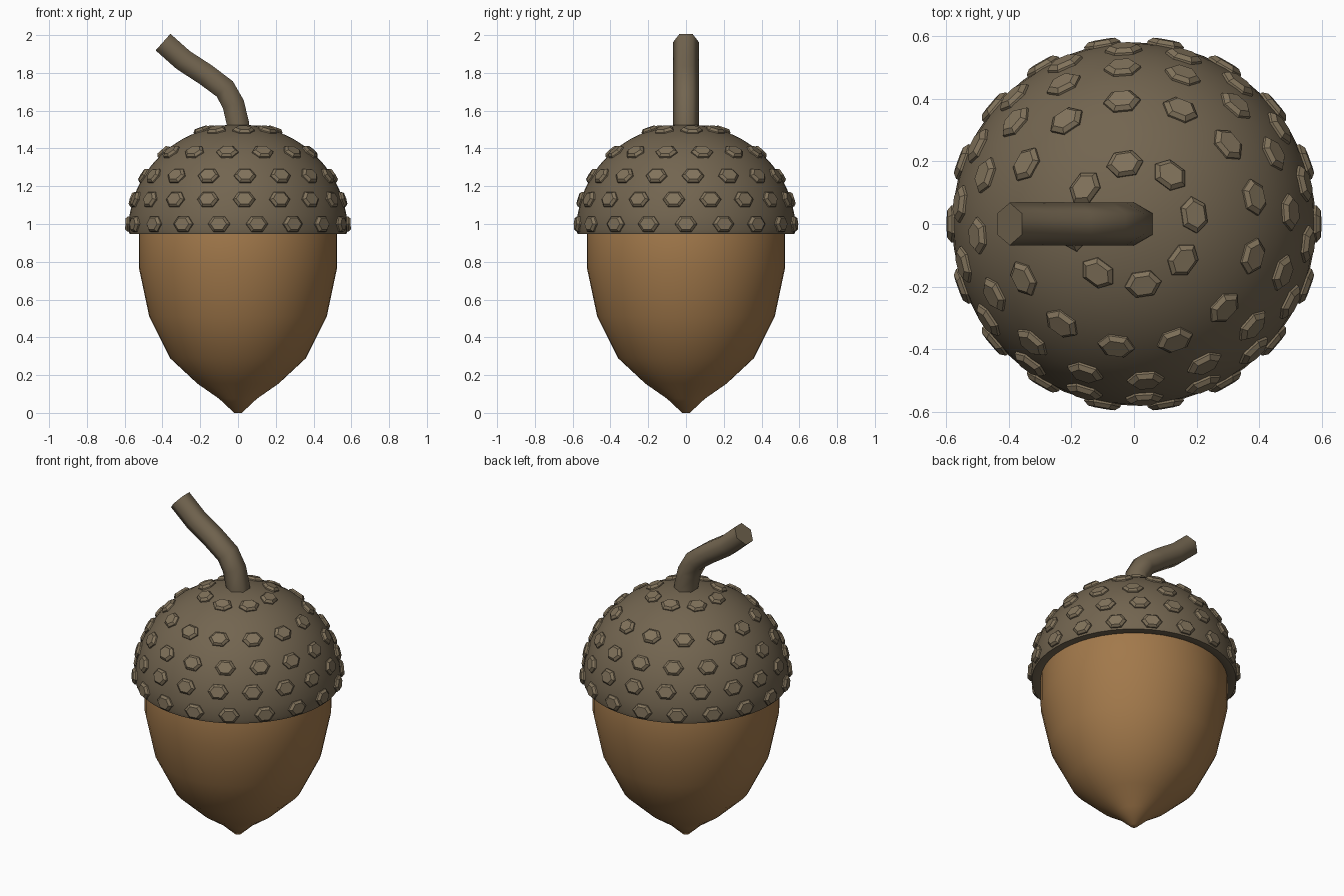
import bpy, bmesh
from math import sin, cos, pi, radians, sqrt
from mathutils import Vector

if "Cube" in bpy.data.objects:
    bpy.data.objects.remove(bpy.data.objects["Cube"])


def material(name, rgb):
    m = bpy.data.materials.new(name)
    m.diffuse_color = (*rgb, 1)
    m.use_nodes = True
    m.node_tree.nodes["Principled BSDF"].inputs["Base Color"].default_value = m.diffuse_color
    return m


def finish(bm, name, mat, angle):
    bmesh.ops.recalc_face_normals(bm, faces=bm.faces)
    me = bpy.data.meshes.new(name)
    bm.to_mesh(me)
    bm.free()
    ob = bpy.data.objects.new(name, me)
    bpy.context.collection.objects.link(ob)
    me.materials.append(mat)
    bpy.ops.object.select_all(action='DESELECT')
    ob.select_set(True)
    bpy.context.view_layer.objects.active = ob
    bpy.ops.object.shade_smooth_by_angle(angle=radians(angle))
    return ob


def loft(bm, rings):
    """Join a list of point rings into a closed skin with end caps."""
    vr = [[bm.verts.new(p) for p in ring] for ring in rings]
    n = len(vr[0])
    for a, b in zip(vr, vr[1:]):
        for i in range(n):
            j = (i + 1) % n
            bm.faces.new((a[i], a[j], b[j], b[i]))
    bm.faces.new(vr[0])
    bm.faces.new(vr[-1])


def lathe(name, profile, mat, angle, n=48):
    bm = bmesh.new()
    loft(bm, [[(r * cos(2 * pi * i / n), r * sin(2 * pi * i / n), z) for i in range(n)]
              for r, z in profile])
    return finish(bm, name, mat, angle)


nut_mat = material("nut_brown", (0.36, 0.19, 0.07))
cap_mat = material("cap_brown", (0.17, 0.13, 0.08))
scale_mat = material("scale_brown", (0.22, 0.17, 0.105))

# Nut body with pointed tip, running up inside the cap
lathe("nut", [(0.02, 0), (0.10, 0.075), (0.215, 0.155), (0.36, 0.29), (0.47, 0.51),
              (0.525, 0.77), (0.525, 1.0), (0.45, 1.2)], nut_mat, 50)

# Cap: half ellipsoid with a flat rim underneath
R, H, Z0 = 0.58, 0.557, 0.97
dome = [(R * cos(t), Z0 + H * sin(t)) for t in [k * pi / 2 / 12 for k in range(12)]]
lathe("cap", [(0.5, 0.97), (0.53, 0.948), (0.575, 0.948)] + dome + [(0.02, Z0 + H)], cap_mat, 45)

# Cap scales: rows of flattened hexagonal studs, each row turned a little further
bm = bmesh.new()
rows = [(1.0, 18), (1.13, 18), (1.255, 16), (1.38, 13), (1.495, 8)]
for k, (z, count) in enumerate(rows):
    r = R * sqrt(1 - ((z - Z0) / H) ** 2)
    for i in range(count):
        a = radians(13.4 * k) + 2 * pi * i / count
        out = Vector((cos(a), sin(a), 0))
        side = Vector((-sin(a), cos(a), 0))
        nrm = (out * (r / R ** 2) + Vector((0, 0, (z - Z0) / H ** 2))).normalized()
        up = nrm.cross(side)
        c = out * r + Vector((0, 0, z))
        loft(bm, [[c + nrm * h + (side * cos(t) * 0.06 + up * sin(t) * 0.048) * s
                   for t in [j * pi / 3 for j in range(6)]]
                  for h, s in ((-0.02, 1.0), (0.004, 0.98), (0.017, 0.72))])
finish(bm, "cap_scales", scale_mat, 30)

# Stem: six-sided bent twig
path = [Vector((x, 0, z)) for x, z in [(0.004, 1.46), (0, 1.53), (-0.025, 1.635), (-0.07, 1.715),
                                       (-0.17, 1.79), (-0.29, 1.868), (-0.397, 1.963)]]
Y = Vector((0, 1, 0))
rings = []
for i, p in enumerate(path):
    d = (path[min(i + 1, len(path) - 1)] - path[max(i - 1, 0)]).normalized()
    n = d.cross(Y)
    rings.append([p + (Y * cos(j * pi / 3) + n * sin(j * pi / 3)) * 0.068 for j in range(6)])
bm = bmesh.new()
loft(bm, rings)
finish(bm, "stem", cap_mat, 62)
